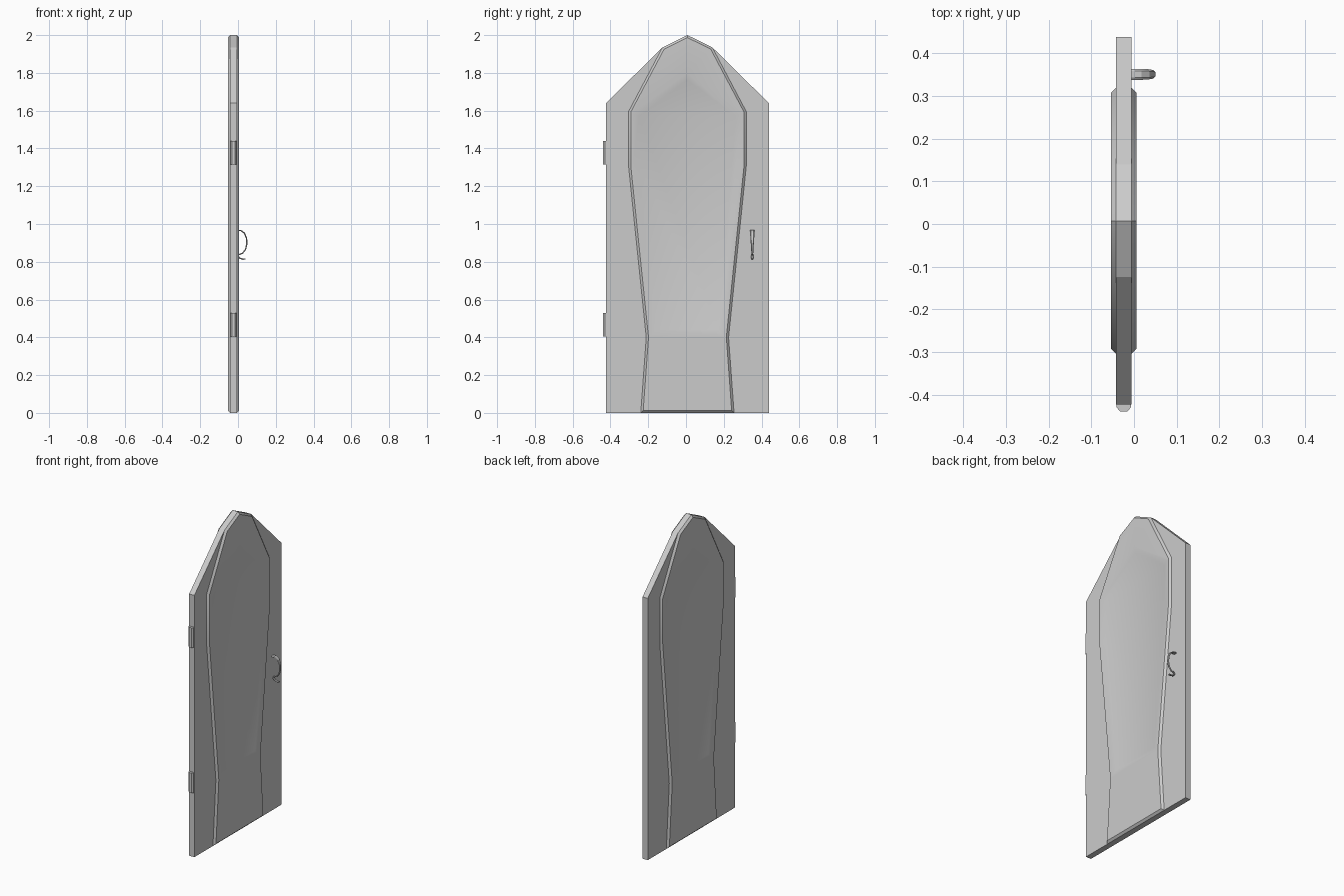
import bpy, bmesh, math
from mathutils import Vector

cube = bpy.data.objects.get("Cube")
if cube:
    bpy.data.objects.remove(cube, do_unlink=True)

grey = bpy.data.materials.new("door_grey")
grey.use_nodes = True
grey.diffuse_color = (0.6, 0.6, 0.6, 1)
grey.node_tree.nodes["Principled BSDF"].inputs["Base Color"].default_value = (0.6, 0.6, 0.6, 1)

MID_X = -0.024    # middle of the door thickness
MID_Y = 0.0075    # symmetry line of the door
SLAB = 0.018      # half thickness of the slab
RAISE = 0.012     # how far the panels stand proud


def finish(name, bm, smooth=True):
    bmesh.ops.recalc_face_normals(bm, faces=bm.faces)
    mesh = bpy.data.meshes.new(name)
    bm.to_mesh(mesh)
    bm.free()
    mesh.materials.append(grey)
    obj = bpy.data.objects.new(name, mesh)
    bpy.context.collection.objects.link(obj)
    if smooth:
        bpy.ops.object.select_all(action='DESELECT')
        obj.select_set(True)
        bpy.context.view_layer.objects.active = obj
        bpy.ops.object.shade_smooth_by_angle(angle=math.radians(30))
    return obj


def symmetric(half):
    """Outline from its left half; the last point lies on the symmetry line."""
    return [(-w, z) for w, z in half] + [(w, z) for w, z in reversed(half[:-1])]


def shrink(points, d):
    """Mitred inward offset of a clockwise outline."""
    result = []
    for i, p in enumerate(points):
        a, b, c = Vector(points[i - 1]), Vector(p), Vector(points[(i + 1) % len(points)])
        u, v = (b - a).normalized(), (c - b).normalized()
        n, m = Vector((u.y, -u.x)), Vector((v.y, -v.x))
        result.append(tuple(b + (n + m) * d / (1 + n.dot(m))))
    return result


def ring(bm, points, x):
    return [bm.verts.new((x, MID_Y + w, z)) for w, z in points]


def bridge(bm, a, b):
    for i in range(len(a)):
        j = (i + 1) % len(a)
        bm.faces.new((a[i], a[j], b[j], b[i]))


# Slab with a pointed top
slab_outline = symmetric([(0.431, 0), (0.431, 1.64), (0.132, 1.935), (0, 2)])
bm = bmesh.new()
near, far = (ring(bm, slab_outline, MID_X + s * SLAB) for s in (-1, 1))
bm.faces.new(near)
bm.faces.new(far)
bridge(bm, near, far)
finish("door_slab", bm, False)

# Raised, chamfered panel with a shallow soft recess on both faces
panel_outline = symmetric([(0.247, 0), (0.218, 0.4), (0.312, 1.31), (0.312, 1.595),
                           (0.132, 1.935), (0, 2)])
recess_outline = symmetric([(0.192, 0.41), (0.286, 1.31), (0.286, 1.585), (0, 1.8)])
for name, side in (("left_panel", 1), ("right_panel", -1)):
    bm = bmesh.new()
    base = MID_X + side * SLAB
    top = base + side * RAISE
    foot = ring(bm, panel_outline, base)
    p = ring(bm, shrink(panel_outline, 0.012), top)
    r = ring(bm, recess_outline, top)
    floor = ring(bm, shrink(recess_outline, 0.03), top - side * 0.009)
    bm.faces.new(foot)
    bridge(bm, foot, p)
    bridge(bm, r, floor)
    bm.faces.new(floor)
    for face in ((p[0], p[1], p[9], p[10]), (p[1], r[0], r[6], p[9]),
                 (p[1], p[2], r[1], r[0]), (p[2], p[3], r[2], r[1]),
                 (p[3], p[4], p[5], r[3], r[2]), (p[5], p[6], p[7], r[4], r[3]),
                 (p[7], p[8], r[5], r[4]), (p[8], p[9], r[6], r[5])):
        bm.faces.new(face)
    finish(name, bm)

# Two rounded hinge knuckles
hinge_profile = [(-0.017, 0.004), (-0.017, -0.006), (-0.009, -0.016),
                 (0.009, -0.016), (0.017, -0.006), (0.017, 0.004)]
for name, z in (("lower_hinge", 0.405), ("upper_hinge", 1.315)):
    bm = bmesh.new()
    low, high = ([bm.verts.new((MID_X + x, -0.4235 + y, h)) for x, y in hinge_profile]
                 for h in (z, z + 0.125))
    bm.faces.new(low)
    bm.faces.new(high)
    bridge(bm, low, high)
    finish(name, bm, False)

# Tapered, curled pull handle: x, z and half width along the path
handle_path = [(-0.008, 0.966, 0.013), (0.016, 0.965, 0.013), (0.034, 0.952, 0.012),
               (0.045, 0.925, 0.010), (0.047, 0.895, 0.008), (0.040, 0.866, 0.006),
               (0.024, 0.845, 0.005), (0.004, 0.838, 0.005), (0, 0.829, 0.006),
               (0.010, 0.819, 0.007), (0.026, 0.814, 0.008), (0.040, 0.815, 0.007)]
bm = bmesh.new()
sections = []
for i, (x, z, w) in enumerate(handle_path):
    a, b = handle_path[max(i - 1, 0)], handle_path[min(i + 1, len(handle_path) - 1)]
    t = Vector((b[0] - a[0], b[1] - a[1])).normalized() * 0.0035
    sections.append([bm.verts.new((x - t.y * k, 0.351 + w * s, z + t.x * k))
                     for s, k in ((-1, 0), (-0.6, 1), (0.6, 1), (1, 0), (0.6, -1), (-0.6, -1))])
for a, b in zip(sections, sections[1:]):
    bridge(bm, a, b)
bm.faces.new(sections[0])
bm.faces.new(sections[-1])
finish("pull_handle", bm)
